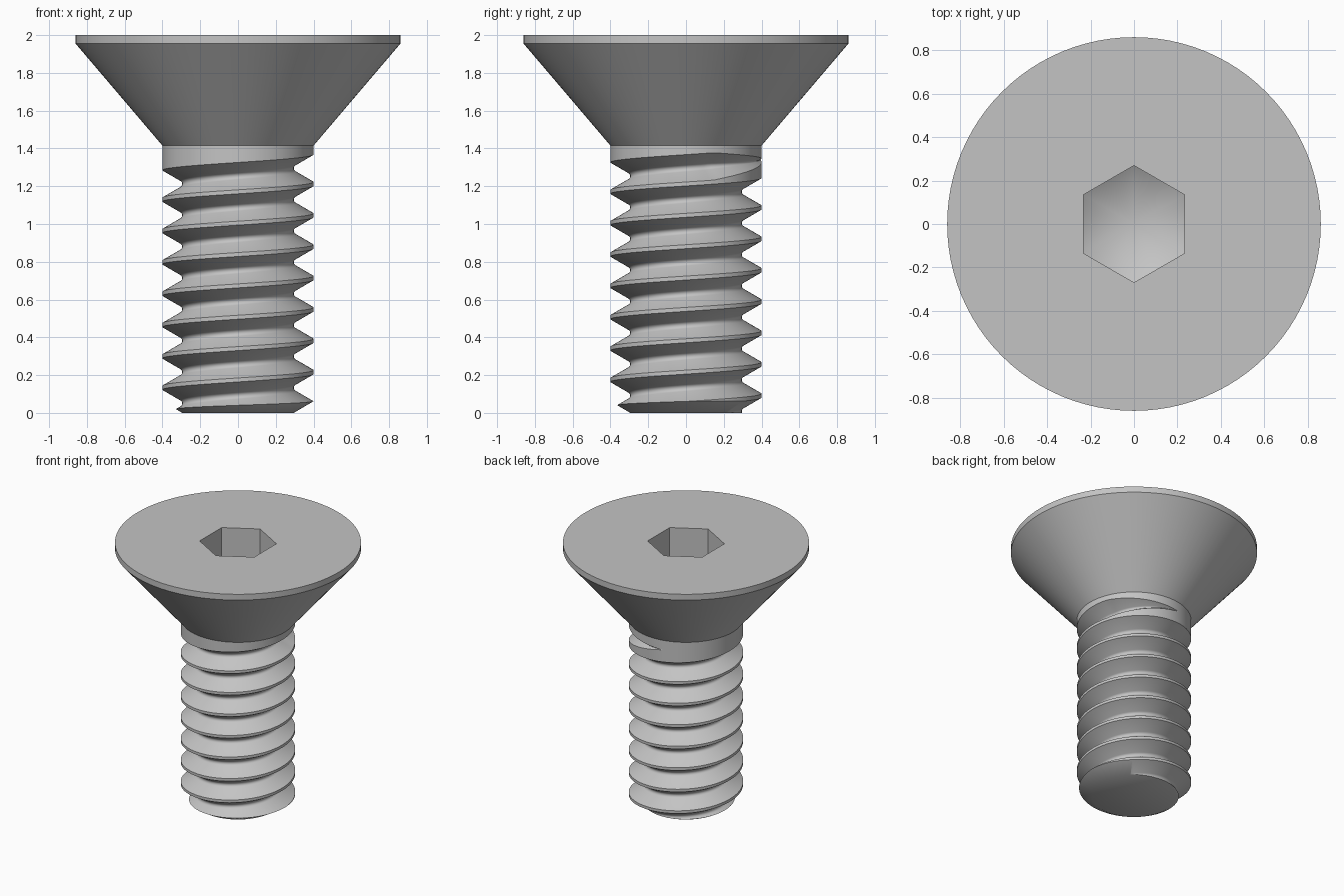
import bpy, bmesh, math
from math import sin, cos, pi, radians

if "Cube" in bpy.data.objects:
    bpy.data.objects.remove(bpy.data.objects["Cube"])

SEG = 96
PITCH, CREST, ROOT = 0.166, 0.40, 0.295
HALF_GROOVE, FILLET = 0.0725, 0.0206

steel = bpy.data.materials.new("grey steel")
steel.use_nodes = True
grey = (0.55, 0.55, 0.55, 1)
steel.diffuse_color = grey
steel.node_tree.nodes["Principled BSDF"].inputs["Base Color"].default_value = grey


def make_object(name, bm):
    bmesh.ops.recalc_face_normals(bm, faces=bm.faces)
    mesh = bpy.data.meshes.new(name)
    bm.to_mesh(mesh)
    bm.free()
    mesh.materials.append(steel)
    obj = bpy.data.objects.new(name, mesh)
    bpy.context.collection.objects.link(obj)
    return obj


def activate(obj):
    bpy.ops.object.select_all(action='DESELECT')
    obj.select_set(True)
    bpy.context.view_layer.objects.active = obj


def polar(r, a, z):
    return (r * cos(a), r * sin(a), z)


# Countersunk head: rings from the neck up, over the rim and down the hex socket
def hexagon(a):
    return 0.233 / cos((a + pi / 6) % (pi / 3) - pi / 6)


def drill_floor(a):
    return 1.54 + 0.577 * hexagon(a)


rings = [(lambda a: CREST, lambda a: 1.415),
         (lambda a: 0.86, lambda a: 1.955),
         (lambda a: 0.86, lambda a: 2.0),
         (hexagon, lambda a: 2.0),
         (hexagon, drill_floor)]
bm = bmesh.new()
angles = [2 * pi * i / SEG for i in range(SEG)]
loops = [[bm.verts.new(polar(r(a), a, z(a))) for a in angles] for r, z in rings]
for low, high in zip(loops, loops[1:]):
    for i in range(SEG):
        j = (i + 1) % SEG
        bm.faces.new((low[i], low[j], high[j], high[i]))
bm.faces.new(loops[0])
tip = bm.verts.new((0, 0, 1.54))
for i in range(SEG):
    bm.faces.new((loops[-1][i], loops[-1][(i + 1) % SEG], tip))
head = make_object("countersunk_head", bm)

# Groove section: offset from the groove centre, and depth below the crest
groove = [(-HALF_GROOVE, 0)]
for deg in (-60, -36, -12, 12, 36, 60):
    a = radians(deg)
    groove.append((FILLET * sin(a), CREST - ROOT - FILLET * (1 - cos(a))))
groove.append((HALF_GROOVE, 0))

# Threaded shank: the groove sweeps round a helix and fades out under the head
bm = bmesh.new()
columns = []
for i in range(SEG + 1):
    col = []
    for turn in range(-3, 9):
        t = turn + i / SEG
        k = max(0, min(1, (7.28 - t) / 0.22))
        for dz, depth in groove:
            z = 0.133 + PITCH * t + dz * k
            col.append(bm.verts.new(polar(CREST - depth * k, 2 * pi * i / SEG, z)))
    columns.append(col)
for a, b in zip(columns, columns[1:]):
    for j in range(len(a) - 1):
        bm.faces.new((a[j], b[j], b[j + 1], a[j + 1]))
bmesh.ops.remove_doubles(bm, verts=bm.verts, dist=0.00001)
open_edges = [e for e in bm.edges if e.is_boundary]
bottom = bm.verts.new((0, 0, -0.4))
top = bm.verts.new((0, 0, 1.6))
for e in open_edges:
    bm.faces.new((*e.verts, bottom if e.verts[0].co.z < 0.5 else top))
shank = make_object("threaded_shank", bm)

# Trim the shank flat at both ends with a chamfered tip
length = 1.42
bpy.ops.mesh.primitive_cone_add(vertices=SEG, radius1=ROOT, depth=length,
                                radius2=ROOT + 1.7 * length,
                                location=(0, 0, length / 2))
cutter = bpy.context.object
cutter.name = "tip_cutter"
cutter.hide_render = True
cutter.data.materials.append(steel)
trim = shank.modifiers.new("trim", 'BOOLEAN')
trim.operation = 'INTERSECT'
trim.solver = 'EXACT'
trim.object = cutter
activate(shank)
bpy.ops.object.modifier_apply(modifier=trim.name)
bpy.data.objects.remove(cutter)

for obj in (head, shank):
    activate(obj)
    bpy.ops.object.shade_smooth_by_angle(angle=radians(35))
